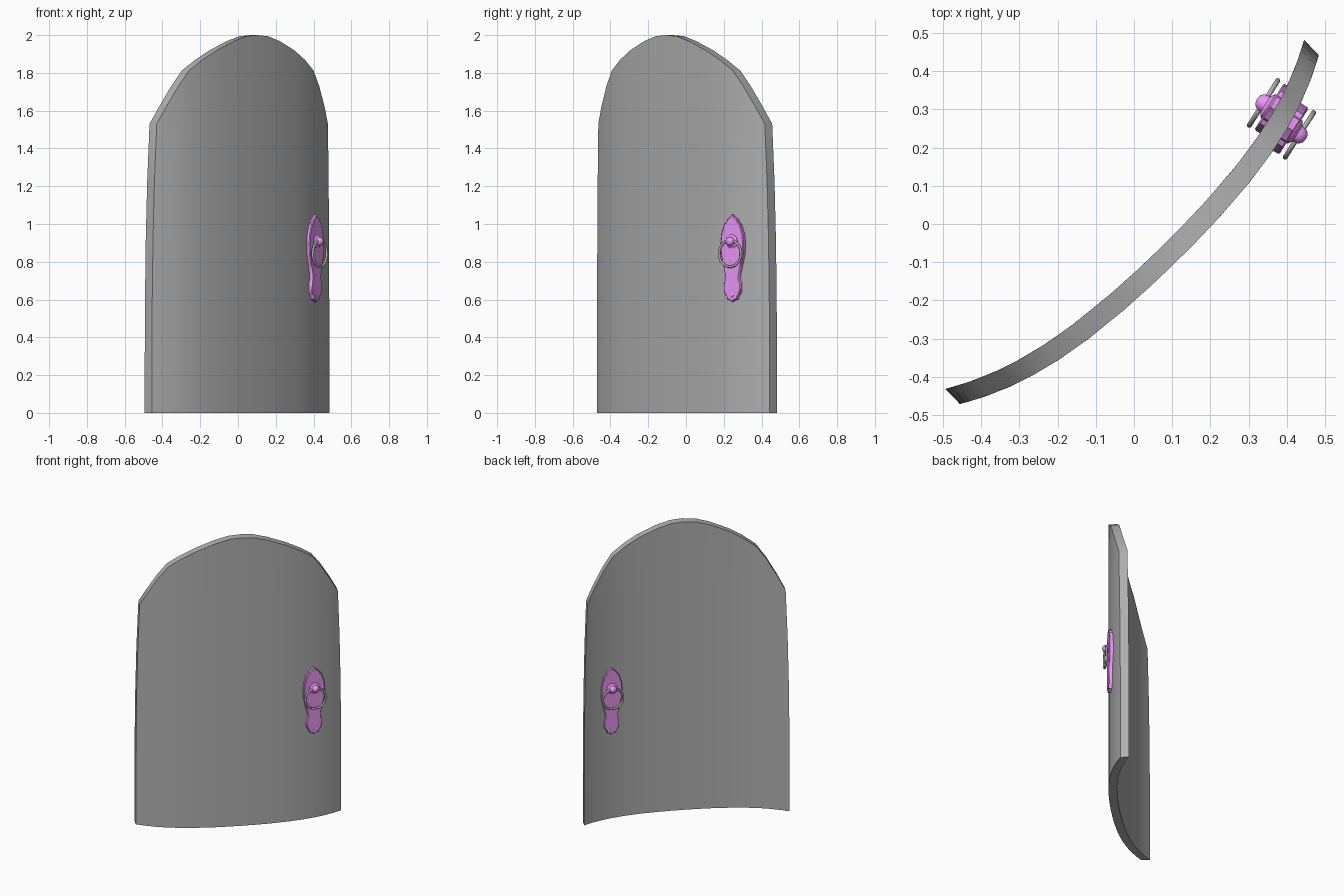
import bpy, bmesh, math
from mathutils import Matrix, Vector

if "Cube" in bpy.data.objects:
    bpy.data.objects.remove(bpy.data.objects["Cube"])


def material(name, colour):
    mat = bpy.data.materials.new(name)
    mat.diffuse_color = (*colour, 1)
    mat.use_nodes = True
    mat.node_tree.nodes["Principled BSDF"].inputs["Base Color"].default_value = mat.diffuse_color
    return mat


pink = material("pink_metal", (0.84, 0.31, 0.93))
grey = material("dark_grey", (0.43, 0.43, 0.43))


def make(name, bm, mat, matrix, angle=35):
    bmesh.ops.recalc_face_normals(bm, faces=bm.faces[:])
    bm.transform(matrix)
    me = bpy.data.meshes.new(name)
    bm.to_mesh(me)
    bm.free()
    me.materials.append(mat)
    ob = bpy.data.objects.new(name, me)
    bpy.context.collection.objects.link(ob)
    bpy.ops.object.select_all(action='DESELECT')
    bpy.context.view_layer.objects.active = ob
    ob.select_set(True)
    bpy.ops.object.shade_smooth_by_angle(angle=math.radians(angle))
    return ob


# Curved, arched door leaf: columns run from the floor up to the arch
HALF_W, TOP_W, THICK, ROWS = 0.655, 0.632, 0.055, 5
half_arch = [(0.08, 1.994), (0.17, 1.968), (0.29, 1.918), (0.38, 1.868),
             (0.46, 1.812), (0.52, 1.73), (0.585, 1.62), (TOP_W, 1.53)]
arch = [(-u, z) for u, z in reversed(half_arch)] + [(0, 2.0)] + half_arch


def bow(u):
    return 0.148 - 0.149 * u ** 2 - 0.348 * u ** 4


bm = bmesh.new()
grids = []
for depth in (0, THICK):
    grid = []
    for ut, zt in arch:
        ub = ut * HALF_W / TOP_W
        col = []
        for r in range(ROWS + 1):
            f = r / ROWS
            u = ub + (ut - ub) * f ** 3
            col.append(bm.verts.new((u, -(bow(u) - depth), zt * f)))
        grid.append(col)
    grids.append(grid)
outer, inner = grids
n = len(arch)
for g in grids:
    for i in range(n - 1):
        for r in range(ROWS):
            bm.faces.new((g[i][r], g[i + 1][r], g[i + 1][r + 1], g[i][r + 1]))
rim = ([(i, 0) for i in range(n)] + [(n - 1, r) for r in range(1, ROWS + 1)]
       + [(i, ROWS) for i in range(n - 2, -1, -1)] + [(0, r) for r in range(ROWS - 1, 0, -1)])
for (a, b), (c, d) in zip(rim, rim[1:] + rim[:1]):
    bm.faces.new((outer[a][b], outer[c][d], inner[c][d], inner[a][b]))
make("door_leaf", bm, grey, Matrix.Rotation(math.radians(44.2), 4, 'Z'), 40)

# Handle furniture, local frame: x along the door, y into the door, z up
plate_side = [(0.014, 1.035), (0.032, 1.022), (0.036, 1.008), (0.050, 1.0), (0.055, 0.98),
              (0.066, 0.95), (0.072, 0.90), (0.070, 0.845), (0.056, 0.785), (0.044, 0.735),
              (0.041, 0.705), (0.050, 0.688), (0.051, 0.65), (0.044, 0.628), (0.034, 0.618),
              (0.030, 0.602), (0.015, 0.598)]
outline = [(0, 1.05)] + plate_side + [(0, 0.588)] + [(-x, z) for x, z in reversed(plate_side)]


def lathe(bm, profile, x, z, segs=24):
    """Spin (radius, y) points about a y-parallel axis at x, z."""
    rings = [[bm.verts.new((x + r * math.cos(2 * math.pi * k / segs), y,
                            z + r * math.sin(2 * math.pi * k / segs))) for k in range(segs)]
             for r, y in profile]
    for a, b in zip(rings, rings[1:]):
        for k in range(segs):
            bm.faces.new((a[k], a[k - 1], b[k - 1], b[k]))
    bm.faces.new(rings[-1])
    bm.faces.new(rings[0])


def torus(bm, centre, R, r, major=40, minor=10):
    loops = []
    for i in range(major):
        a = 2 * math.pi * i / major
        loop = []
        for j in range(minor):
            b = 2 * math.pi * j / minor
            q = R + r * math.cos(b)
            loop.append(bm.verts.new(Vector(centre) + Vector((q * math.cos(a), r * math.sin(b), q * math.sin(a)))))
        loops.append(loop)
    for i in range(major):
        for j in range(minor):
            bm.faces.new((loops[i][j], loops[i - 1][j], loops[i - 1][j - 1], loops[i][j - 1]))


def handle(side, turn):
    place = Matrix.Translation((0.386, 0.275, 0)) @ Matrix.Rotation(math.radians(57.5 + turn), 4, 'Z')
    sx = -0.010

    # Back plate with a narrow bevelled rim
    bm = bmesh.new()
    levels = [(1, -0.018), (1, -0.041), (0.94, -0.045)]
    loops = [[bm.verts.new((sx + x * s, y, 0.82 + (z - 0.82) * (1 - (1 - s) * 0.3)))
              for x, z in outline] for s, y in levels]
    m = len(outline)
    for a, b in zip(loops, loops[1:]):
        for k in range(m):
            bm.faces.new((a[k], a[k - 1], b[k - 1], b[k]))
    bm.faces.new(loops[0])
    bm.faces.new(loops[-1])
    make(side + "_back_plate", bm, pink, place)

    # Stepped boss and round knob holding the ring
    bm = bmesh.new()
    lathe(bm, [(0.036, -0.040), (0.036, -0.048), (0.029, -0.053), (0.024, -0.056),
               (0.023, -0.066), (0.019, -0.074), (0.012, -0.080), (0.004, -0.082)],
          sx, 0.908)
    make(side + "_knob", bm, pink, place)

    # Small pin at the foot of the plate
    bm = bmesh.new()
    lathe(bm, [(0.010, -0.042), (0.010, -0.047), (0.005, -0.050)], sx, 0.622, 12)
    make(side + "_pin", bm, pink, place)

    # Pull ring
    bm = bmesh.new()
    torus(bm, (sx, -0.062, 0.843), 0.069, 0.0068)
    make(side + "_pull_ring", bm, grey, place, 60)


handle("outer", 0)
handle("inner", 180)
